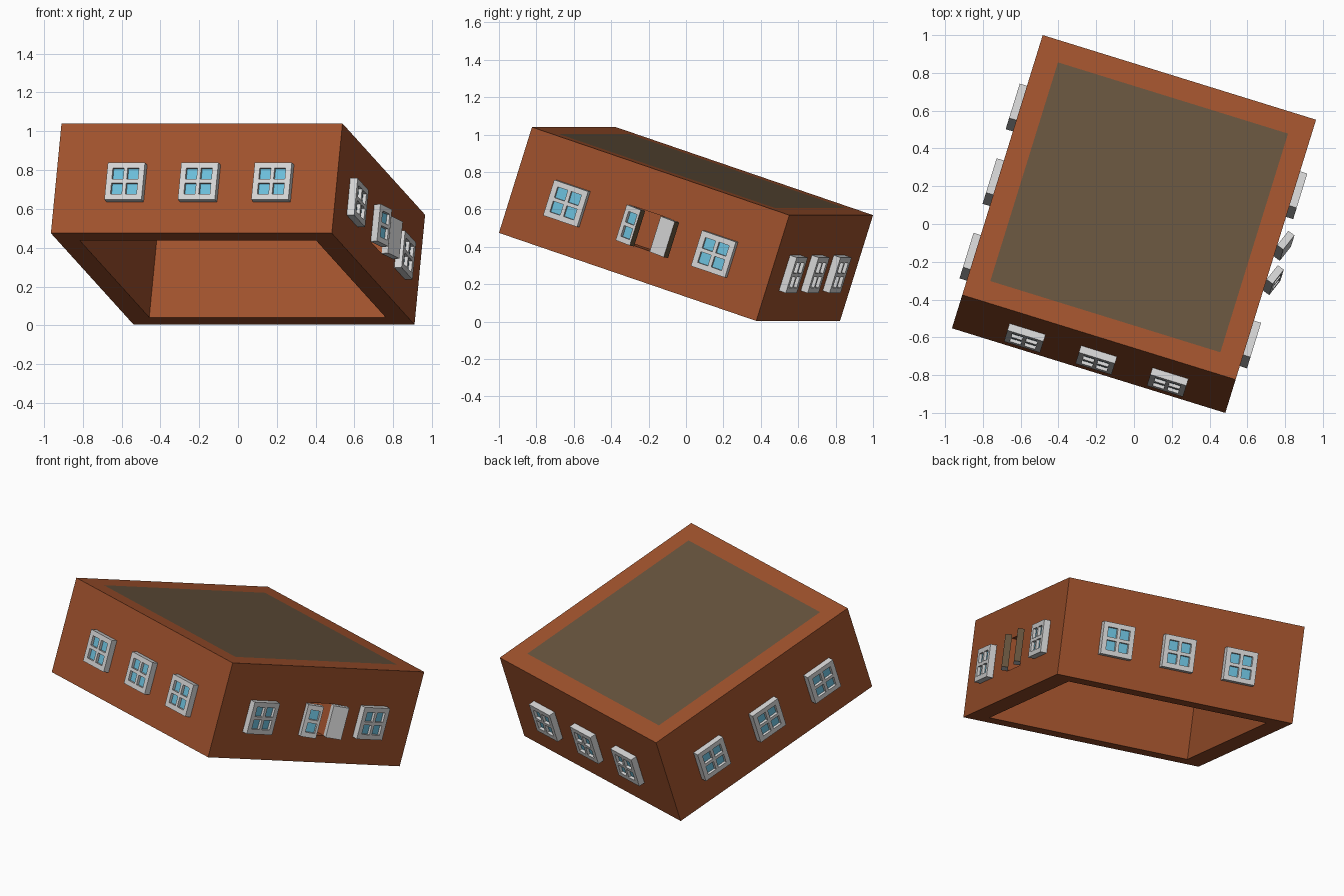
import bpy, bmesh, math
from mathutils import Matrix, Vector

if "Cube" in bpy.data.objects:
    bpy.data.objects.remove(bpy.data.objects["Cube"])

L, H, T = 1.515, 0.595, 0.12          # block side, height, wall thickness
WIN, DEPTH, RECESS = 0.2, 0.04, 0.02  # window size, protrusion, pane recess
ZC = -0.028                           # window centre height from block centre
WALL = L / 2


def rz(deg):
    return Matrix.Rotation(math.radians(deg), 4, 'Z')


# The whole building is turned and tipped
TILT = (Matrix.Translation((0, 0, 0.522)) @ rz(-17.2)
        @ Matrix.Rotation(math.radians(-18.1), 4, 'X'))


def material(name, rgb):
    m = bpy.data.materials.new(name)
    m.diffuse_color = (*rgb, 1)
    m.use_nodes = True
    m.node_tree.nodes["Principled BSDF"].inputs["Base Color"].default_value = m.diffuse_color
    return m


BRICK = material("brick_brown", (0.352, 0.084, 0.026))
ROOF = material("roof_brown", (0.133, 0.087, 0.047))
FRAME = material("frame_grey", (0.66, 0.66, 0.66))
GLASS = material("glass_blue", (0.15, 0.52, 0.71))


def add_box(bm, lo, hi, mat=0):
    lo, hi = Vector(lo), Vector(hi)
    m = Matrix.Translation((lo + hi) / 2) @ Matrix.Diagonal((*(hi - lo), 1))
    for v in bmesh.ops.create_cube(bm, size=1, matrix=m)['verts']:
        for f in v.link_faces:
            f.material_index = mat


def make(name, bm, mats, matrix=Matrix()):
    me = bpy.data.meshes.new(name)
    bm.to_mesh(me)
    bm.free()
    for m in mats:
        me.materials.append(m)
    ob = bpy.data.objects.new(name, me)
    bpy.context.collection.objects.link(ob)
    ob.matrix_world = TILT @ matrix
    return ob


def box(name, lo, hi, mat):
    bm = bmesh.new()
    add_box(bm, lo, hi)
    return make(name, bm, [mat])


def sash(name, bars, matrix, end_x=None):
    """Framed panes facing -Y; bars are x ranges of the uprights."""
    bm = bmesh.new()
    x0, x1, h = bars[0][0], bars[-1][1], WIN / 2
    # Back plate
    add_box(bm, (x0, -RECESS, -h), (x1, 0, h))
    # Uprights
    for a, b in bars:
        add_box(bm, (a, -DEPTH, -h), (b, -RECESS, h))
    # Rails and panes between the uprights
    for (_, a), (b, _) in zip(bars, bars[1:]):
        for z0, z1 in ((-h, -h + 0.03), (-0.01, 0.01), (h - 0.03, h)):
            add_box(bm, (a, -DEPTH, z0), (b, -RECESS, z1))
        add_box(bm, (a, -RECESS - 0.002, -h + 0.03),
                (b, -RECESS, h - 0.03), 1)
    # Coloured free edge of an open sash
    if end_x is not None:
        for f in bm.faces:
            if all(abs(v.co.x - end_x) < 1e-5 for v in f.verts):
                f.material_index = 2
    make(name, bm, [FRAME, GLASS, ROOF], matrix)


# Walls: open block with one window hole
walls = box("walls", (-WALL, -WALL, -H / 2), (WALL, WALL, H / 2), BRICK)
inner = WALL - T
room = box("room_cutter", (-inner, -inner, -H), (inner, inner, H), BRICK)
hole = box("hole_cutter", (inner - 0.1, -WIN / 2, ZC - WIN / 2),
           (WALL + 0.1, WIN / 2, ZC + WIN / 2), BRICK)
for cutter in (room, hole):
    mod = walls.modifiers.new("cut", 'BOOLEAN')
    mod.operation = 'DIFFERENCE'
    mod.solver = 'EXACT'
    mod.object = cutter
    cutter.hide_render = True
    cutter.display_type = 'WIRE'

# Flat roof panel, flush with the wall tops
box("roof_panel", (-inner, -inner, H / 2 - 0.01), (inner, inner, H / 2), ROOF)

# Closed windows: wall turn and offsets along each wall
rows = {
    "front": (0, (-0.374, 0.022, 0.418)),
    "right": (90, (-0.44, 0.43)),
    "back": (180, (-0.417, -0.022, 0.374)),
    "left": (270, (-0.435, 0.0, 0.435)),
}
full = ((-0.1, -0.07), (-0.01, 0.01), (0.07, 0.1))
for side, (turn, offsets) in rows.items():
    for i, a in enumerate(offsets, 1):
        sash(f"{side}_window_{i}", full,
             rz(turn) @ Matrix.Translation((a, -WALL, ZC)))

# Open window: two half sashes, one ajar and one swung right back
half = WIN / 2
hinge_1 = rz(90) @ Matrix.Translation((-half, -WALL, ZC)) @ rz(-20)
hinge_2 = rz(90) @ Matrix.Translation((half, -WALL, ZC)) @ rz(-20)
sash("ajar_sash", ((0, 0.025), (half - 0.015, half)), hinge_1, half)
sash("open_sash", ((0, 0.015), (half - 0.025, half)),
     hinge_2 @ Matrix.Translation((half, -DEPTH, 0)) @ rz(180), 0)
